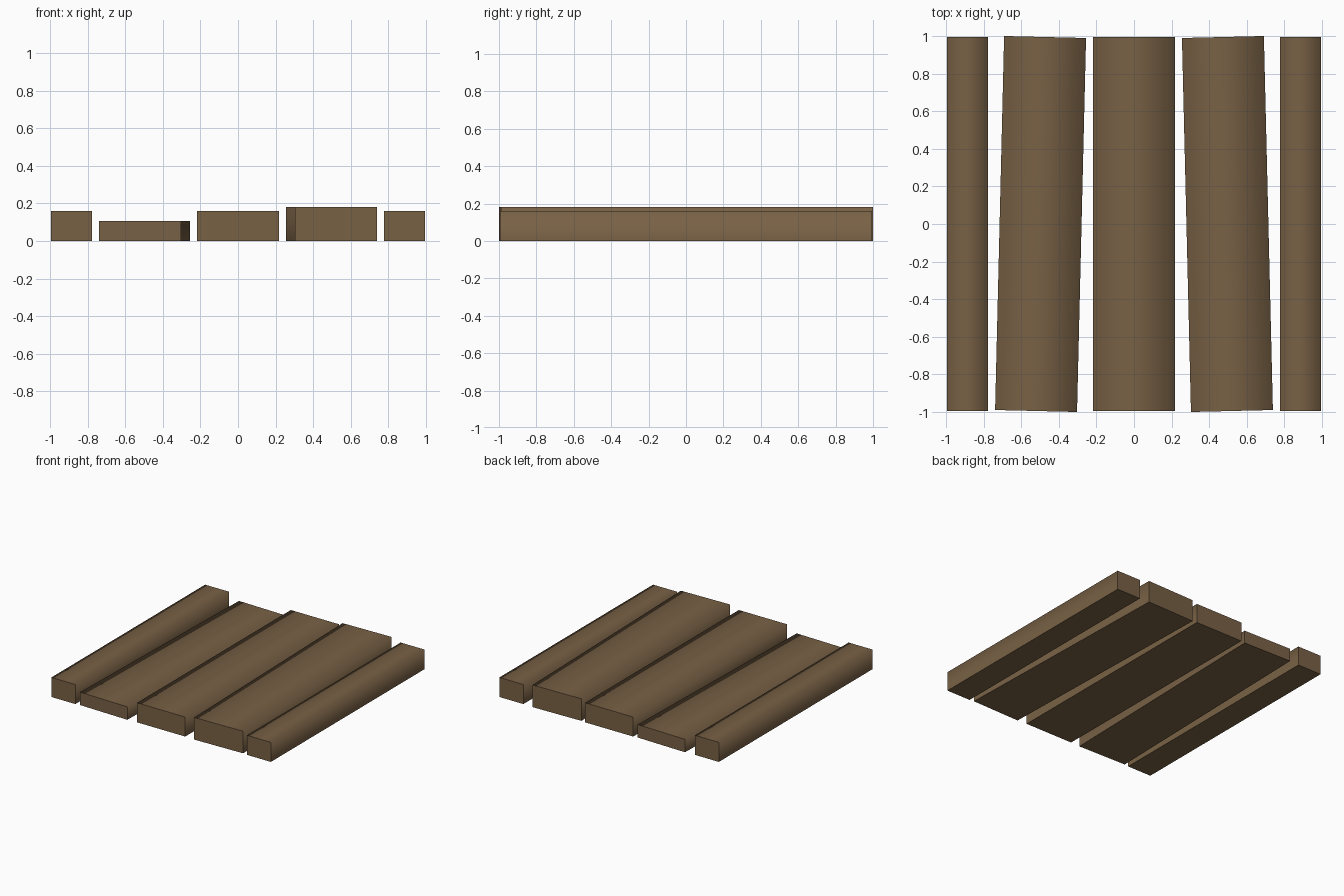
import bpy, bmesh
from mathutils import Matrix

if "Cube" in bpy.data.objects:
    bpy.data.objects.remove(bpy.data.objects["Cube"])

wood = bpy.data.materials.new("brown wood")
wood.diffuse_color = (0.19, 0.12, 0.06, 1)
wood.use_nodes = True
wood.node_tree.nodes["Principled BSDF"].inputs["Base Color"].default_value = wood.diffuse_color

LENGTH = 1.99


def plank(name, x, width, height, turn=0.0):
    """Box plank standing on z = 0, turned about its own vertical axis."""
    bm = bmesh.new()
    bmesh.ops.create_cube(bm, size=1)
    bmesh.ops.scale(bm, vec=(width, LENGTH, height), verts=bm.verts)
    bmesh.ops.translate(bm, vec=(0, 0, height / 2), verts=bm.verts)
    bm.normal_update()
    # Soft shading over top and long sides, flat ends and underside
    for f in bm.faces:
        f.smooth = abs(f.normal.y) < 0.5 and f.normal.z > -0.5
    bm.transform(Matrix.Translation((x, 0, 0)) @ Matrix.Rotation(turn, 4, 'Z'))
    me = bpy.data.meshes.new(name)
    bm.to_mesh(me)
    bm.free()
    me.materials.append(wood)
    ob = bpy.data.objects.new(name, me)
    bpy.context.collection.objects.link(ob)


# Narrow outer planks
plank("left_edge_plank", -0.886, 0.217, 0.16)
plank("right_edge_plank", 0.886, 0.217, 0.16)
# Wide planks, the outer two slightly crooked
plank("left_plank", -0.497, 0.436, 0.106, -0.0241)
plank("middle_plank", 0.0, 0.436, 0.16)
plank("right_plank", 0.497, 0.436, 0.181, 0.0241)
